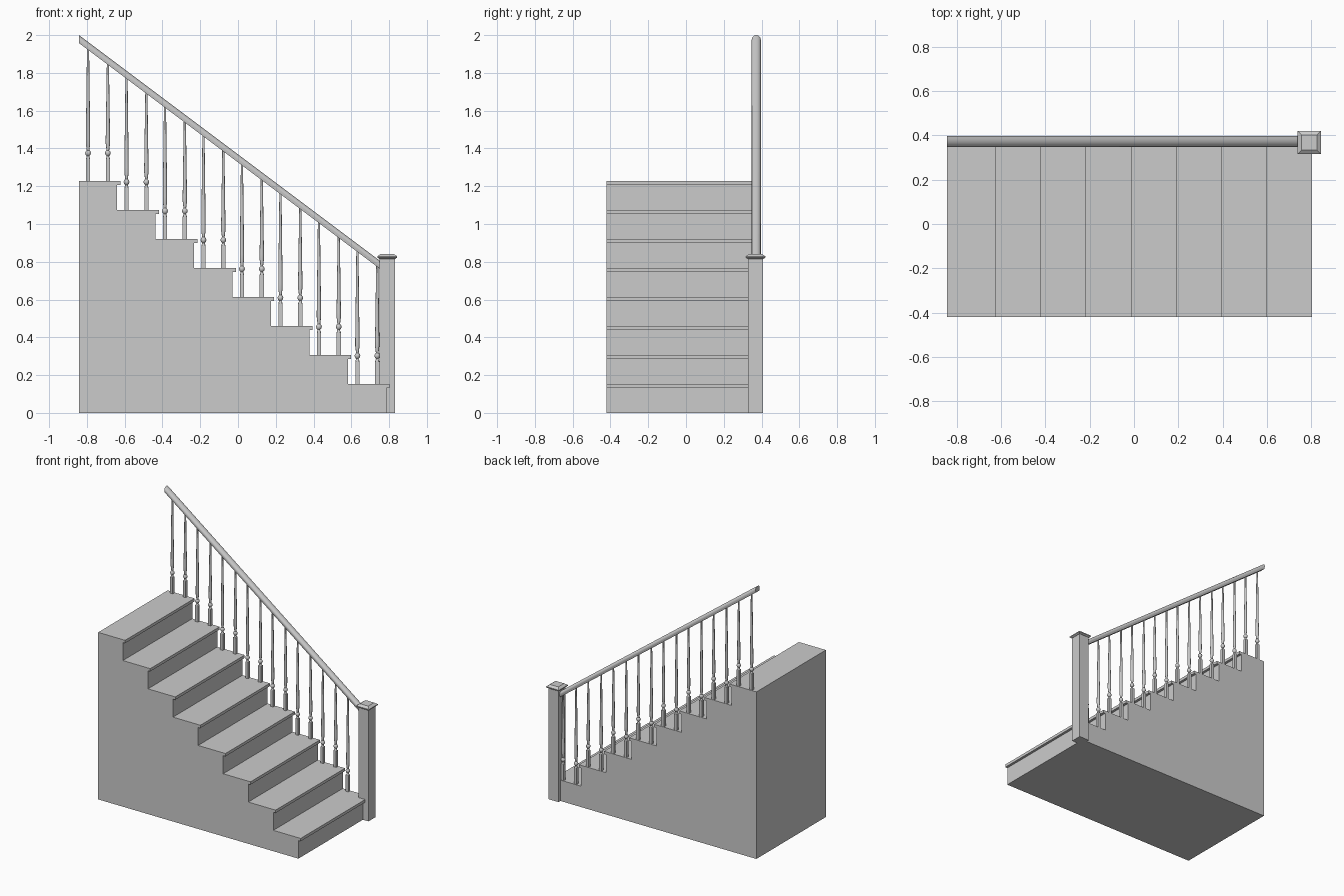
import bpy, bmesh, math
from mathutils import Vector

if "Cube" in bpy.data.objects:
    bpy.data.objects.remove(bpy.data.objects["Cube"])

RISE, RUN, STEPS = 0.1533, 0.2037, 8
LEFT, FRONT, BACK = -0.842, -0.42, 0.386
RAIL_Y, SLOPE = 0.372, 0.75


def finish(name, bm, smooth=False):
    bmesh.ops.recalc_face_normals(bm, faces=bm.faces)
    mesh = bpy.data.meshes.new(name)
    bm.to_mesh(mesh)
    bm.free()
    obj = bpy.data.objects.new(name, mesh)
    bpy.context.collection.objects.link(obj)
    if smooth:
        bpy.ops.object.select_all(action='DESELECT')
        obj.select_set(True)
        bpy.context.view_layer.objects.active = obj
        bpy.ops.object.shade_smooth_by_angle(angle=math.radians(40))
    return obj


def loft(bm, rings):
    """Join equal-sized rings of points into a capped skin."""
    loops = [[bm.verts.new(p) for p in ring] for ring in rings]
    n = len(loops[0])
    for a, b in zip(loops, loops[1:]):
        for i in range(n):
            j = (i + 1) % n
            bm.faces.new((a[i], a[j], b[j], b[i]))
    bm.faces.new(loops[0])
    bm.faces.new(loops[-1])


def square(cx, cy, half, z):
    return [(cx + sx * half, cy + sy * half, z)
            for sx, sy in ((-1, -1), (1, -1), (1, 1), (-1, 1))]


def circle(cx, cy, r, z, n=12):
    return [(cx + r * math.cos(2 * math.pi * i / n),
             cy + r * math.sin(2 * math.pi * i / n), z) for i in range(n)]


# Solid stair body with overhanging treads
outline = [(LEFT, 0)]
for k in range(STEPS):
    nose = 0.803 - RUN * k
    riser, top = nose - 0.018, RISE * (k + 1)
    outline += [(riser, RISE * k), (riser, top - 0.021), (nose, top - 0.021), (nose, top)]
outline.append((LEFT, RISE * STEPS))
bm = bmesh.new()
loft(bm, [[(x, y, z) for x, z in outline] for y in (FRONT, BACK)])
finish("stair_body", bm)

# Newel post and its bevelled cap
NX, NY = 0.79, 0.368
bm = bmesh.new()
loft(bm, [square(NX, NY, 0.04, z) for z in (0, 0.82)])
finish("newel_post", bm)
bm = bmesh.new()
loft(bm, [square(NX, NY, h, z) for h, z in
          ((0.042, 0.815), (0.052, 0.822), (0.052, 0.829), (0.034, 0.842))])
finish("newel_cap", bm)


# Sloping handrail: rounded top, flat underside, plumb-cut ends
def rail_top(x):
    return 2.0 - SLOPE * (x - LEFT)


W, H = 0.024, 0.042
section = [(-W * 0.8, -H), (W * 0.8, -H)]
section += [(W * math.cos(math.pi * i / 12), -W + W * math.sin(math.pi * i / 12))
            for i in range(13)]
bm = bmesh.new()
loft(bm, [[(x, RAIL_Y + y, rail_top(x) + z) for y, z in section] for x in (LEFT, 0.76)])
finish("handrail", bm, True)

# Turned balusters, two on each tread
base_turning = [(0.011, 0.12), (0.007, 0.131), (0.007, 0.134), (0.0125, 0.140),
                (0.0155, 0.149), (0.0125, 0.158), (0.007, 0.164), (0.008, 0.172),
                (0.0115, 0.20), (0.0115, 0.225)]
for k in range(STEPS):
    for side, offset in (("front", -0.064), ("rear", -0.169)):
        x = 0.801 - RUN * k + offset
        foot = RISE * (k + 1)
        end = rail_top(x) - 0.025
        bm = bmesh.new()
        loft(bm, [square(x, RAIL_Y, 0.011, z) for z in (foot - 0.005, foot + 0.12)])
        rings = [circle(x, RAIL_Y, r, foot + h) for r, h in base_turning]
        rings.append(circle(x, RAIL_Y, 0.0055, end))
        loft(bm, rings)
        finish(f"baluster_{k + 1}_{side}", bm, True)
